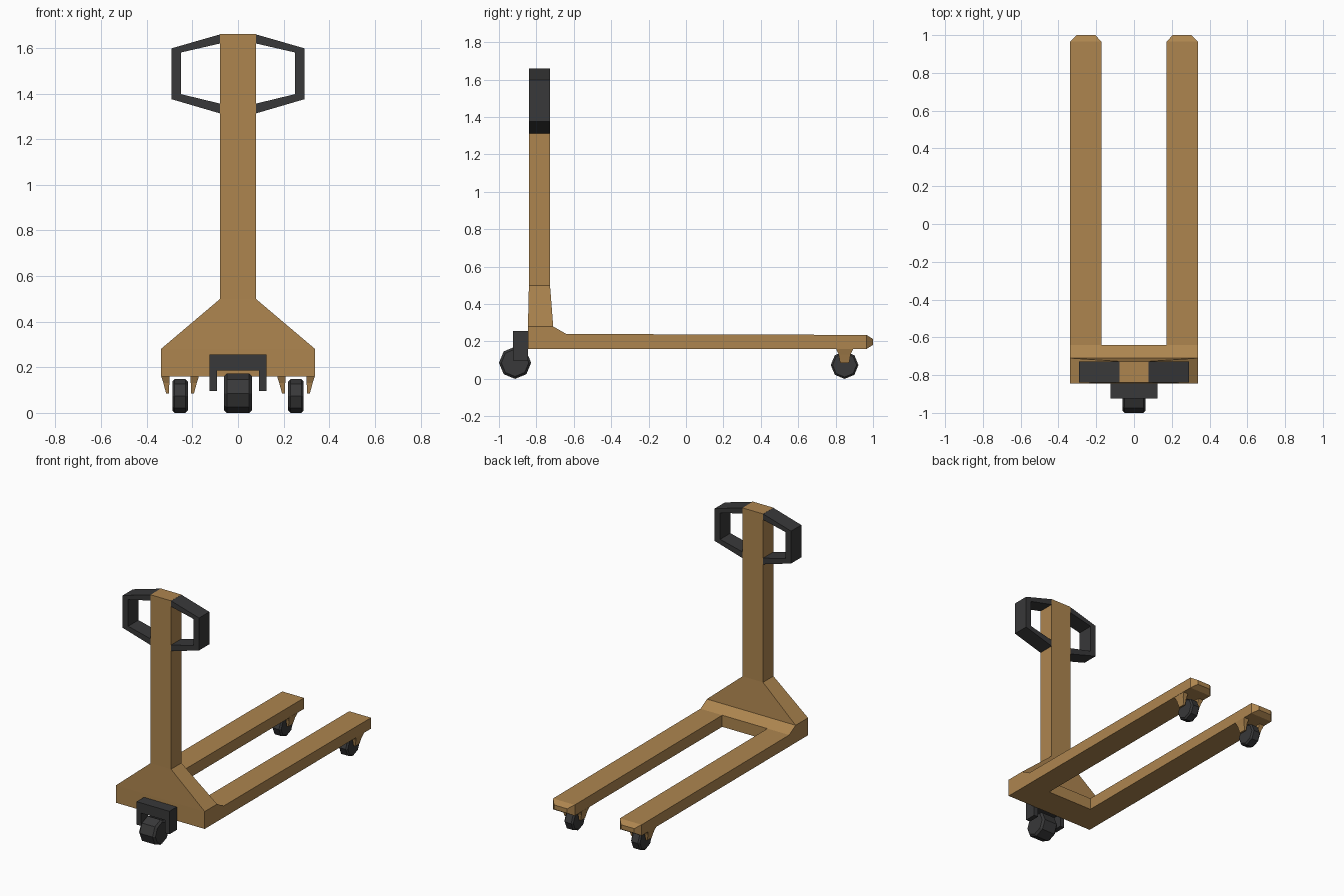
import bpy, bmesh
from math import cos, sin, pi
from mathutils import Vector

if "Cube" in bpy.data.objects:
    bpy.data.objects.remove(bpy.data.objects["Cube"])


def material(name, color):
    m = bpy.data.materials.new(name)
    m.diffuse_color = color
    m.use_nodes = True
    m.node_tree.nodes["Principled BSDF"].inputs["Base Color"].default_value = m.diffuse_color
    return m


PAINT = material("ochre_paint", (0.42, 0.235, 0.078, 1))
DARK = material("dark_rubber", (0.04, 0.04, 0.041, 1))


def finish(bm, name, mat):
    bmesh.ops.recalc_face_normals(bm, faces=bm.faces)
    me = bpy.data.meshes.new(name)
    bm.to_mesh(me)
    bm.free()
    me.materials.append(mat)
    ob = bpy.data.objects.new(name, me)
    bpy.context.collection.objects.link(ob)
    return ob


def loft(bm, rings, caps=(True, True), closed=True):
    """Skin a row of equal-length point rings."""
    vs = [[bm.verts.new(p) for p in r] for r in rings]
    n = len(vs[0])
    for a, b in zip(vs, vs[1:]):
        for i in range(n if closed else n - 1):
            j = (i + 1) % n
            bm.faces.new((a[i], a[j], b[j], b[i]))
    for cap, r in zip(caps, (vs[0], vs[-1])):
        if cap:
            bm.faces.new(r)


def rect(x0, x1, y0, y1, z):
    return [(x0, y0, z), (x1, y0, z), (x1, y1, z), (x0, y1, z)]


def extrude_y(name, profile, y0, y1, mat):
    bm = bmesh.new()
    loft(bm, [[(x, y, z) for x, z in profile] for y in (y0, y1)])
    return finish(bm, name, mat)


# Chassis: cross beam lofted across x, forks extruded from its rear faces
W, IN = 0.338, 0.172
side = [(-0.71, 0.28), (-0.64, 0.24), (-0.64, 0.16), (-0.845, 0.16), (-0.845, 0.28)]
bm = bmesh.new()
loft(bm, [[(x, y, z) for y, z in side] for x in (-W, -IN, IN, W)], closed=False)
bm.faces.ensure_lookup_table()
roots = [f for f in bm.faces
         if all(abs(v.co.y + 0.64) < 1e-4 for v in f.verts)
         and abs(f.calc_center_median().x) > 0.1]
for f in roots:
    for y, top, bottom, inset in ((0.965, 0.235, 0.16, 0), (1.0, 0.213, 0.182, 0.033)):
        new = bmesh.ops.extrude_discrete_faces(bm, faces=[f])["faces"][0]
        c = new.calc_center_median()
        for v in new.verts:
            v.co.y = y
            v.co.z = top if v.co.z > c.z else bottom
            v.co.x += inset if v.co.x < c.x else -inset
        f = new
finish(bm, "chassis_with_forks", PAINT)

# Mast with flared foot
bm = bmesh.new()
loft(bm, [rect(-W, W, -0.845, -0.71, 0.28),
          rect(-0.078, 0.078, -0.84, -0.727, 0.50),
          rect(-0.078, 0.078, -0.84, -0.727, 1.66)], caps=(False, True))
finish(bm, "mast", PAINT)

# Handle loops on both sides of the mast
loop = [(0.076, 1.66), (0.291, 1.598), (0.291, 1.375), (0.076, 1.312),
        (0.076, 1.355), (0.249, 1.397), (0.249, 1.58), (0.076, 1.62)]
for s, tag in ((-1, "left"), (1, "right")):
    extrude_y("handle_" + tag, [(s * x, z) for x, z in loop], -0.839, -0.728, DARK)

# Steering wheel bracket
extrude_y("steer_bracket",
          [(-0.125, 0.255), (0.125, 0.255), (0.125, 0.097), (0.093, 0.097),
           (0.093, 0.185), (-0.093, 0.185), (-0.093, 0.097), (-0.125, 0.097)],
          -0.925, -0.845, DARK)


def wheel(name, x, y, r, half, b):
    """Eight-sided wheel with chamfered rims."""
    bm = bmesh.new()
    loft(bm, [[(x + dx, y + q * cos(i * pi / 4), r + q * sin(i * pi / 4)) for i in range(8)]
              for dx, q in ((-half, r - b), (b - half, r), (half - b, r), (half, r - b))])
    finish(bm, name, DARK)


wheel("steer_wheel", 0, -0.914, 0.086, 0.062, 0.013)

# Fork rollers with tapered hanger cheeks
for s, tag in ((-1, "left"), (1, "right")):
    cx = 0.254 * s
    wheel("fork_wheel_" + tag, cx, 0.848, 0.074, 0.034, 0.01)
    bm = bmesh.new()
    for d in (-1, 1):
        loft(bm, [rect(cx + d * a, cx + d * b, y0, y1, z) for a, b, y0, y1, z in (
            (0.045, 0.083, 0.802, 0.895, 0.162),
            (0.047, 0.073, 0.816, 0.880, 0.130),
            (0.049, 0.061, 0.824, 0.872, 0.085))])
    finish(bm, "wheel_hanger_" + tag, PAINT)
